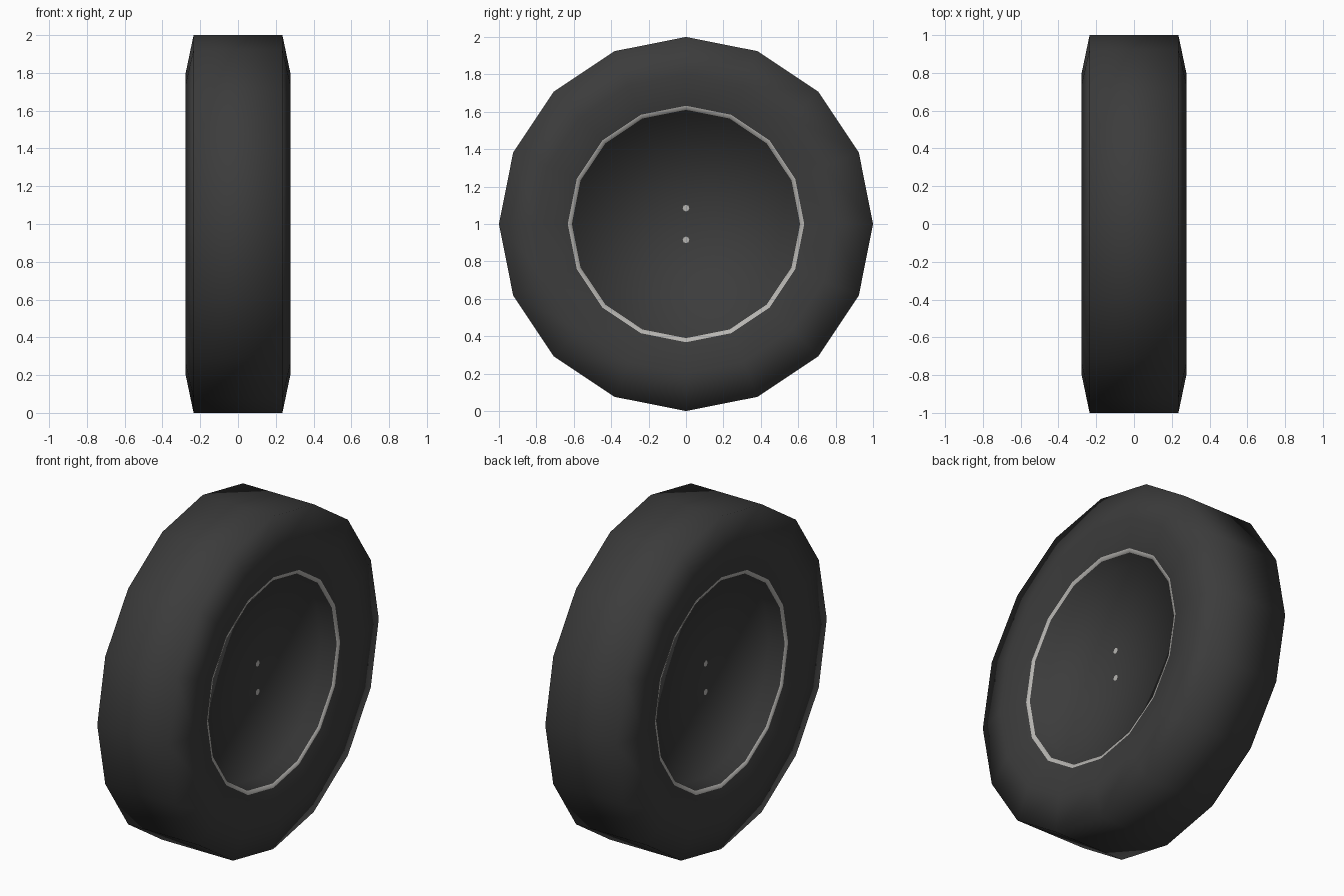
import bpy, bmesh, math

if "Cube" in bpy.data.objects:
    bpy.data.objects.remove(bpy.data.objects["Cube"])

def mat(name, c):
    m = bpy.data.materials.new(name)
    m.diffuse_color = (*c, 1)
    m.use_nodes = True
    m.node_tree.nodes["Principled BSDF"].inputs["Base Color"].default_value = m.diffuse_color
    return m

rubber = mat("dark rubber", (0.045, 0.045, 0.045))
silver = mat("light grey", (0.47, 0.46, 0.44))
N = 16

def point(x, r, i):
    a = 2 * math.pi * i / N
    return (x, r * math.cos(a), 1 + r * math.sin(a))

# Wheel: smooth 16-sided lathe round the x axis, with recessed sides
half = [(0.235, 1.0), (0.277, 0.8), (0.236, 0.632), (0.23, 0.608), (0.13, 0.6)]
profile = [(-x, r) for x, r in reversed(half)] + half
bm = bmesh.new()
rings = [[bm.verts.new(point(x, r, i)) for i in range(N)] for x, r in profile]
last = len(rings) - 1
for k in range(last):
    a, b = rings[k], rings[k + 1]
    for i in range(N):
        j = (i + 1) % N
        f = bm.faces.new((a[i], a[j], b[j], b[i]))
        # thin light band at the lip of the recess
        f.material_index = 1 if k in (1, last - 2) else 0
for ring, x in ((rings[0], -0.127), (rings[-1], 0.127)):
    c = bm.verts.new((x, 0, 1))
    for i in range(N):
        bm.faces.new((ring[i], ring[(i + 1) % N], c))
bmesh.ops.recalc_face_normals(bm, faces=bm.faces[:])
me = bpy.data.meshes.new("wheel")
bm.to_mesh(me)
bm.free()
me.materials.append(rubber)
me.materials.append(silver)
for p in me.polygons:
    p.use_smooth = True
bpy.context.collection.objects.link(bpy.data.objects.new("wheel", me))

# Two small light studs in the middle of each recess
for side in (-1, 1):
    bm = bmesh.new()
    for dz in (-0.085, 0.085):
        bm.faces.new([bm.verts.new((side * 0.131, 0.018 * math.cos(side * i * math.pi / 4),
                      1 + dz + 0.018 * math.sin(side * i * math.pi / 4))) for i in range(8)])
    me = bpy.data.meshes.new("hub_studs")
    bm.to_mesh(me)
    bm.free()
    me.materials.append(silver)
    bpy.context.collection.objects.link(bpy.data.objects.new("hub_studs", me))
